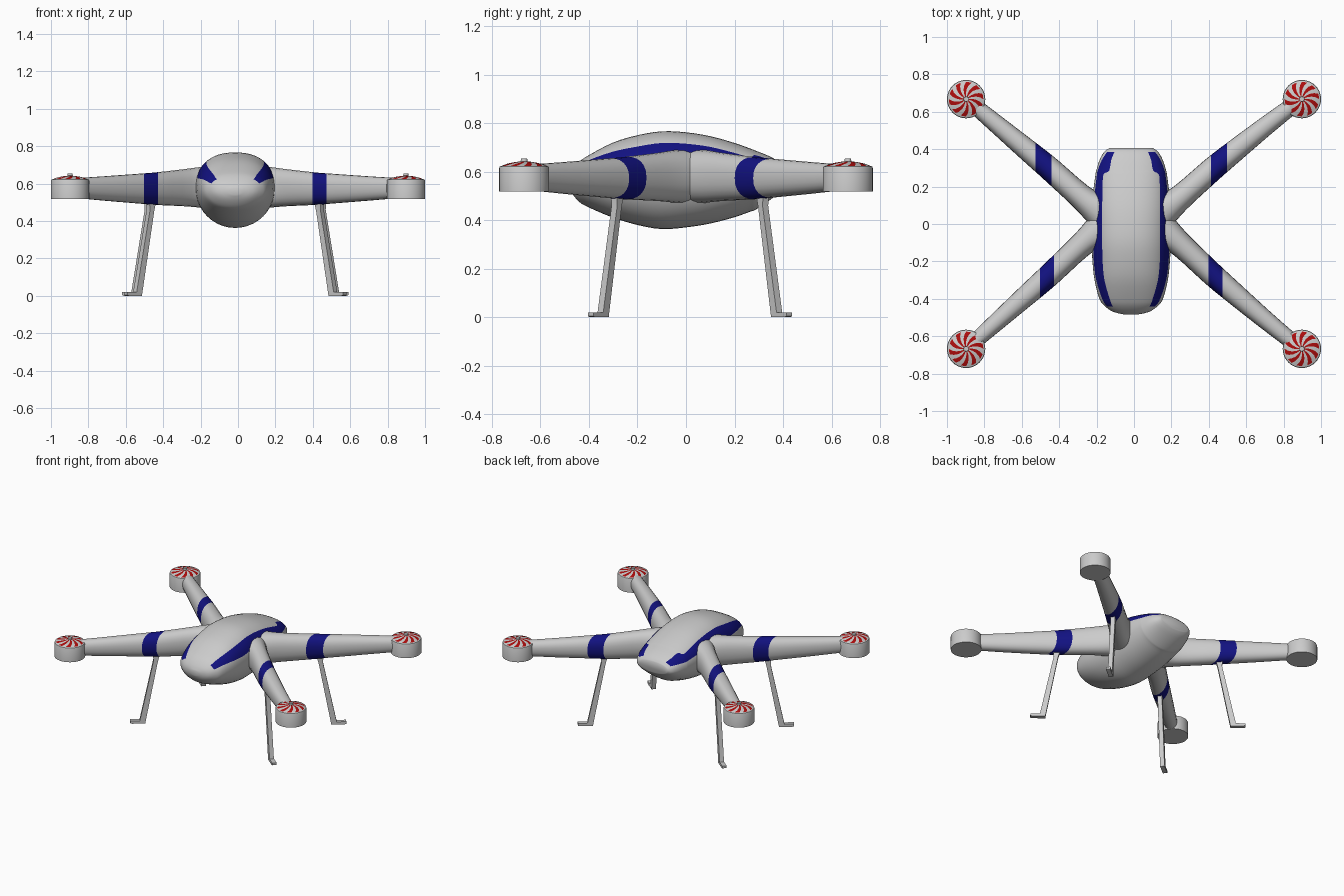
import bpy, bmesh, math
from mathutils import Vector

if "Cube" in bpy.data.objects:
    bpy.data.objects.remove(bpy.data.objects["Cube"])


def material(name, rgb):
    m = bpy.data.materials.new(name)
    m.diffuse_color = (*rgb, 1)
    m.use_nodes = True
    m.node_tree.nodes["Principled BSDF"].inputs["Base Color"].default_value = m.diffuse_color
    return m


GREY = material("light_grey", (0.6, 0.6, 0.6))
BLUE = material("dark_blue", (0.006, 0.006, 0.22))
RED = material("red", (0.42, 0.004, 0.004))
CX = -0.015  # the hull sits slightly left of centre


def finish(name, bm, mats, angle=40):
    bmesh.ops.recalc_face_normals(bm, faces=bm.faces)
    me = bpy.data.meshes.new(name)
    bm.to_mesh(me)
    bm.free()
    for m in mats:
        me.materials.append(m)
    ob = bpy.data.objects.new(name, me)
    bpy.context.collection.objects.link(ob)
    bpy.ops.object.select_all(action='DESELECT')
    ob.select_set(True)
    bpy.context.view_layer.objects.active = ob
    bpy.ops.object.shade_smooth_by_angle(angle=math.radians(angle))
    return ob


def loft(rings, coloured=lambda i, j: False):
    """Skin closed rings of points and cap both ends."""
    bm = bmesh.new()
    vs = [[bm.verts.new(p) for p in r] for r in rings]
    n = len(vs[0])
    for i in range(len(vs) - 1):
        for j in range(n):
            k = (j + 1) % n
            f = bm.faces.new((vs[i][j], vs[i][k], vs[i + 1][k], vs[i + 1][j]))
            f.material_index = int(coloured(i, j))
    bm.faces.new(vs[0])
    bm.faces.new(vs[-1])
    return bm


def smooth_rows(rows, steps):
    """Catmull-Rom interpolation of table rows."""
    out = []
    for i in range(len(rows) - 1):
        a, b, c, d = (rows[max(0, min(len(rows) - 1, i + k))] for k in (-1, 0, 1, 2))
        for s in range(steps):
            t = s / steps
            out.append([0.5 * (2 * q + (r - p) * t + (2 * p - 5 * q + 4 * r - u) * t * t
                               + (3 * q - p - 3 * r + u) * t ** 3)
                        for p, q, r, u in zip(a, b, c, d)])
    return out + [list(rows[-1])]


# Hull: y, half width, widest z, top z, bottom z, stripe inner x, stripe outer x
HULL = [
    (-.485, .03, .56, .575, .54, .018, .026),
    (-.47, .095, .56, .605, .51, .06, .08),
    (-.44, .14, .565, .64, .475, .098, .128),
    (-.40, .17, .565, .668, .452, .115, .155),
    (-.30, .196, .57, .72, .41, .143, .187),
    (-.20, .207, .57, .75, .38, .153, .2),
    (-.10, .212, .575, .766, .363, .155, .203),
    (0, .212, .575, .762, .37, .155, .203),
    (.10, .21, .575, .746, .386, .155, .2),
    (.20, .2, .575, .718, .412, .153, .191),
    (.265, .191, .575, .695, .435, .148, .183),
    (.285, .187, .575, .687, .442, .118, .179),
    (.34, .17, .575, .665, .478, .107, .158),
    (.385, .145, .575, .64, .515, .09, .128),
    (.405, .118, .58, .618, .542, .08, .1),
]
P = 2.3  # squareness of the upper half


def hull_ring(y, w, zc, zt, zb, xin, xout):
    hi, lo = (math.acos(min(.999, x / w) ** (P / 2)) for x in (xin, xout))
    ts = [math.pi / 2 + (hi - math.pi / 2) * k / 8 for k in range(8)]
    ts += [hi + (lo - hi) * k / 3 for k in range(3)]
    ts += [lo - lo * k / 3 for k in range(3)]
    ts += [-math.pi / 2 * k / 10 for k in range(11)]
    half = []
    for t in ts:
        c, s = max(0, math.cos(t)), math.sin(t)
        if t > 0:
            half.append((w * c ** (2 / P), zc + (zt - zc) * s ** (2 / P)))
        else:
            half.append((w * c, zc + (zc - zb) * s))
    pts = half + [(-x, z) for x, z in half[-2:0:-1]]
    return [(CX + x, y, z) for x, z in pts]


rows = smooth_rows(HULL, 3)
count = len(hull_ring(*rows[0]))


def on_stripe(i, j):
    mid = (rows[i][0] + rows[i + 1][0]) / 2
    return -.44 < mid < .385 and 8 <= min(j, count - 1 - j) <= 10


finish("hull", loft([hull_ring(*r) for r in rows], on_stripe), [GREY, BLUE], 50)

# Arms: x, y, width, height, centre z
ARM = [
    (.08, .03, .26, .23, .58), (.18, .09, .17, .215, .58), (.26, .152, .135, .198, .578),
    (.41, .285, .128, .174, .573), (.5, .36, .122, .16, .573),
    (.7, .52, .102, .13, .574), (.85, .635, .088, .108, .576),
]


def place(x, y, z, sx, sy):
    """Move a back-right point to another corner."""
    fall = 1 - min(1, x / .9)
    if sy < 0:
        y = -(y - .045 * fall)
    if sx < 0:
        x = -x + 2 * CX * (1 - min(1, abs(x) / .9) ** 4)
    return (x, y, z)


def arm(name, sx, sy):
    path = smooth_rows(ARM, 3)
    rings = []
    for i, (x, y, w, h, zc) in enumerate(path):
        a, b = path[max(0, i - 1)], path[min(len(path) - 1, i + 1)]
        d = Vector((b[0] - a[0], b[1] - a[1])).normalized()
        ring = []
        for k in range(24):
            t = math.tau * k / 24
            c, s = math.cos(t), math.sin(t)
            u = w / 2 * math.copysign(abs(c) ** .87, c)
            v = h / 2 * math.copysign(abs(s) ** .87, s)
            ring.append(place(x - d.y * u, y + d.x * u, zc + v, sx, sy))
        rings.append(ring)
    bm = loft(rings)
    # Blue band cut straight across
    band = (.412, .497) if sy > 0 else (.398, .473)
    if sx < 0:
        band = (2 * CX - band[1], 2 * CX - band[0])
    for x in band:
        bmesh.ops.bisect_plane(bm, geom=bm.verts[:] + bm.edges[:] + bm.faces[:],
                               plane_co=(x, 0, 0), plane_no=(1, 0, 0))
    for f in bm.faces:
        f.material_index = int(band[0] < f.calc_center_median().x < band[1])
    finish(name, bm, [GREY, BLUE], 50)


def leg(name, sx, sy):
    # Side profile (outward distance, height) with a turned-out foot
    prof = [(-.03, .52), (.022, .52), (.016, .46), (.108, .02), (.172, .02),
            (.172, .004), (.16, 0), (.072, 0), (-.012, .45)]
    root = Vector((.447, .317)) if sy > 0 else Vector((.437, .285))
    d = Vector((.78, .63)).normalized()
    rings = []
    for off in (-.015, .015):
        ring = []
        for s, z in prof:
            x, y = root + d * s + Vector((-d.y, d.x)) * off
            ring.append((x if sx > 0 else 2 * CX - x, sy * y, z))
        rings.append(ring)
    finish(name, loft(rings), [GREY], 30)


def rotor(name, sx, sy):
    # Radius, height, swirl twist; the swirl cap lies on rings 3 to 7
    prof = [(.1025, .518, 0), (.1025, .615, 0), (.1, .621, 0), (.092, .624, 0), (.075, .631, .13),
            (.055, .636, .25), (.034, .64, .35), (.014, .642, .42), (.013, .653, .42)]
    rings = [[(sx * .8975 + r * math.cos(math.tau * k / 40 + t),
               sy * .6675 + r * math.sin(math.tau * k / 40 + t), z) for k in range(40)]
             for r, z, t in prof]
    finish(name, loft(rings, lambda i, j: 3 <= i <= 6 and j % 4 < 2), [GREY, RED], 35)


for sy, end in ((-1, "front"), (1, "back")):
    for sx, side in ((-1, "left"), (1, "right")):
        arm(f"{end}_{side}_arm", sx, sy)
        leg(f"{end}_{side}_leg", sx, sy)
        rotor(f"{end}_{side}_motor_pod", sx, sy)
